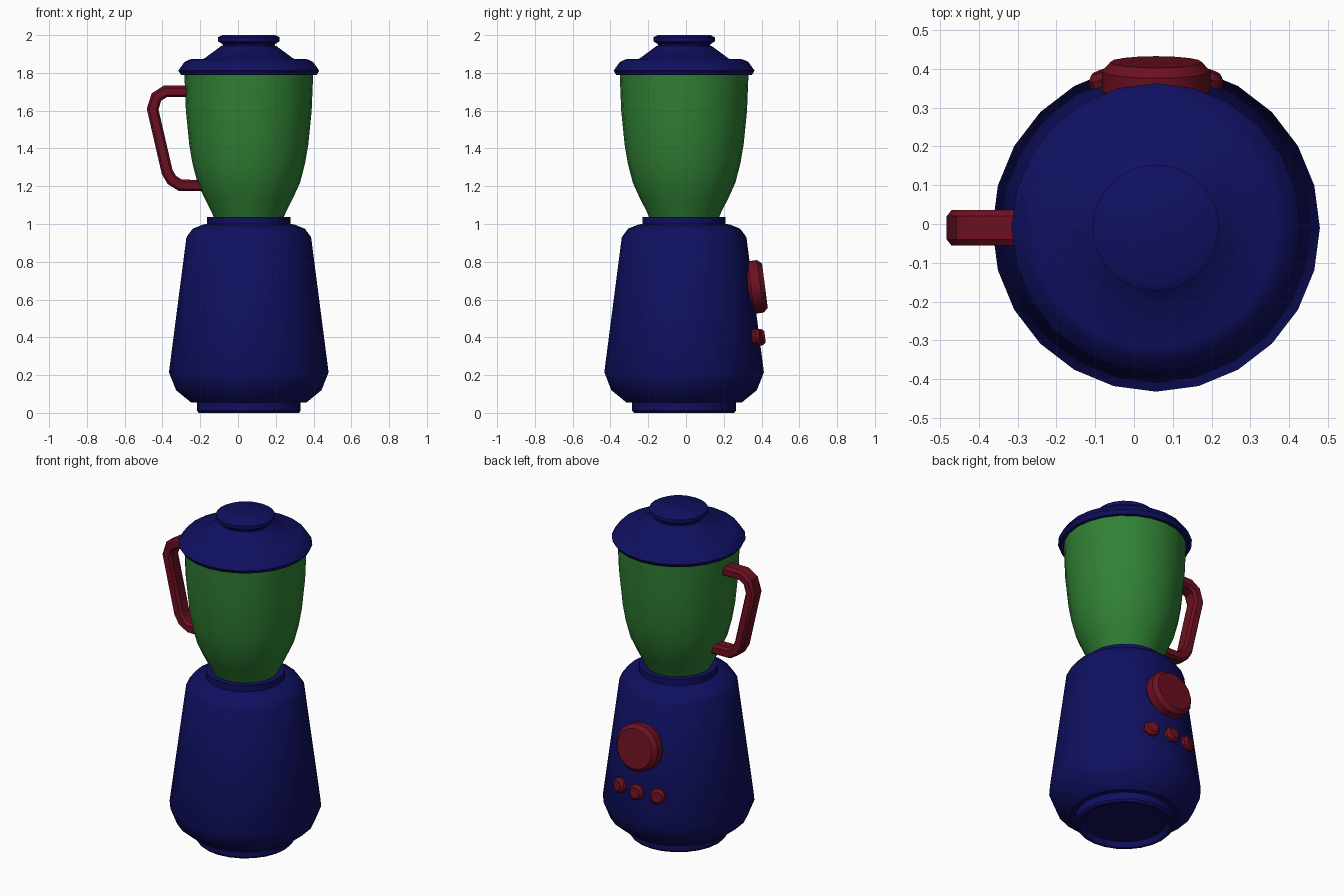
import bpy, bmesh
from math import sin, cos, pi, radians
from mathutils import Matrix, Vector

if "Cube" in bpy.data.objects:
    bpy.data.objects.remove(bpy.data.objects["Cube"])

CX, CY = 0.057, -0.01          # main axis of the blender
SLOPE = radians(7.4)           # lean of the housing wall


def material(name, rgb):
    m = bpy.data.materials.new(name)
    m.diffuse_color = (*rgb, 1)
    m.use_nodes = True
    m.node_tree.nodes["Principled BSDF"].inputs["Base Color"].default_value = m.diffuse_color
    return m


NAVY = material("navy", (0.005, 0.005, 0.12))
GREEN = material("green", (0.03, 0.22, 0.035))
RED = material("red", (0.15, 0.005, 0.015))


def skin(name, rings, mat, caps=(True, True), angle=35):
    """Bridge a list of equal-sized point rings into one surface."""
    bm = bmesh.new()
    vs = [[bm.verts.new(p) for p in ring] for ring in rings]
    n = len(vs[0])
    for a, b in zip(vs, vs[1:]):
        for i in range(n):
            j = (i + 1) % n
            bm.faces.new((a[i], a[j], b[j], b[i]))
    if caps[0]:
        bm.faces.new(vs[0][::-1])
    if caps[1]:
        bm.faces.new(vs[-1])
    if any(caps):
        bmesh.ops.recalc_face_normals(bm, faces=bm.faces)
    me = bpy.data.meshes.new(name)
    bm.to_mesh(me)
    bm.free()
    me.materials.append(mat)
    ob = bpy.data.objects.new(name, me)
    bpy.context.collection.objects.link(ob)
    bpy.ops.object.select_all(action='DESELECT')
    ob.select_set(True)
    bpy.context.view_layer.objects.active = ob
    bpy.ops.object.shade_smooth_by_angle(angle=radians(angle))
    return ob


def lathe(name, profile, mat, sides=24, matrix=Matrix.Translation((CX, CY, 0)), caps=(True, True)):
    rings = [[matrix @ Vector((r * cos(2 * pi * i / sides), r * sin(2 * pi * i / sides), z))
              for i in range(sides)] for r, z in profile]
    return skin(name, rings, mat, caps)


# Motor housing with recessed foot
lathe("motor_base", [(0.235, 0.03), (0.25, 0.0), (0.265, 0.0), (0.275, 0.012), (0.275, 0.055),
                     (0.305, 0.055), (0.385, 0.12), (0.4225, 0.215), (0.33, 0.93),
                     (0.297, 0.975), (0.24, 0.998), (0.215, 1.0)], NAVY)
# Collar that seats the jar
lathe("collar", [(0.22, 0.99), (0.22, 1.038)], NAVY)
# Jar
lathe("jar", [(0.185, 1.036), (0.2, 1.07), (0.236, 1.14), (0.272, 1.22), (0.298, 1.32),
              (0.315, 1.42), (0.333, 1.6), (0.341, 1.795)], GREEN)
# Lid and its stopper
lathe("lid", [(0.335, 1.79), (0.36, 1.79), (0.373, 1.812), (0.34, 1.858), (0.31, 1.872),
              (0.237, 1.875), (0.145, 1.943)], NAVY, caps=(False, True))
lathe("lid_stopper", [(0.135, 1.935), (0.14, 1.953), (0.163, 1.967), (0.163, 1.988),
                      (0.14, 2.0)], NAVY)

# Handle: octagonal section swept along a bent path in the xz plane
path = [Vector((x, CY, z)) for x, z in
        [(-0.25, 1.702), (-0.385, 1.702), (-0.432, 1.672), (-0.452, 1.608),
         (-0.375, 1.275), (-0.35, 1.233), (-0.305, 1.205), (-0.17, 1.203)]]
section = [(0.03, 0.03), (0.018, 0.046), (-0.018, 0.046), (-0.03, 0.03),
           (-0.03, -0.03), (-0.018, -0.046), (0.018, -0.046), (0.03, -0.03)]
rings = []
for i, p in enumerate(path):
    d0 = (p - path[max(i - 1, 0)]).normalized()
    d1 = (path[min(i + 1, len(path) - 1)] - p).normalized()
    t = (d0 + d1).normalized()
    side = Vector((t.z, 0, -t.x)) / max(t.dot(d1), t.dot(d0))
    rings.append([p + side * u + Vector((0, v, 0)) for u, v in section])
skin("handle", rings, RED)


def wall_frame(azimuth, z):
    """Frame on the housing wall at a height, z axis pointing outwards."""
    r = 0.4225 - (z - 0.215) / 0.715 * 0.0925
    return (Matrix.Translation((CX, CY, z)) @ Matrix.Rotation(azimuth, 4, 'Z')
            @ Matrix.Translation((0, r, 0)) @ Matrix.Rotation(SLOPE - pi / 2, 4, 'X'))


# Speed dial and three buttons on the back wall
lathe("speed_dial", [(0.125, -0.03), (0.14, -0.01), (0.14, 0.04), (0.118, 0.064)], RED, 16,
      wall_frame(0, 0.665))
for i, deg in enumerate((-18.5, 0, 18.5)):
    lathe(f"button_{i + 1}", [(0.032, -0.03), (0.046, -0.015), (0.046, 0.014), (0.032, 0.03)],
          RED, 10, wall_frame(radians(deg), 0.4))
